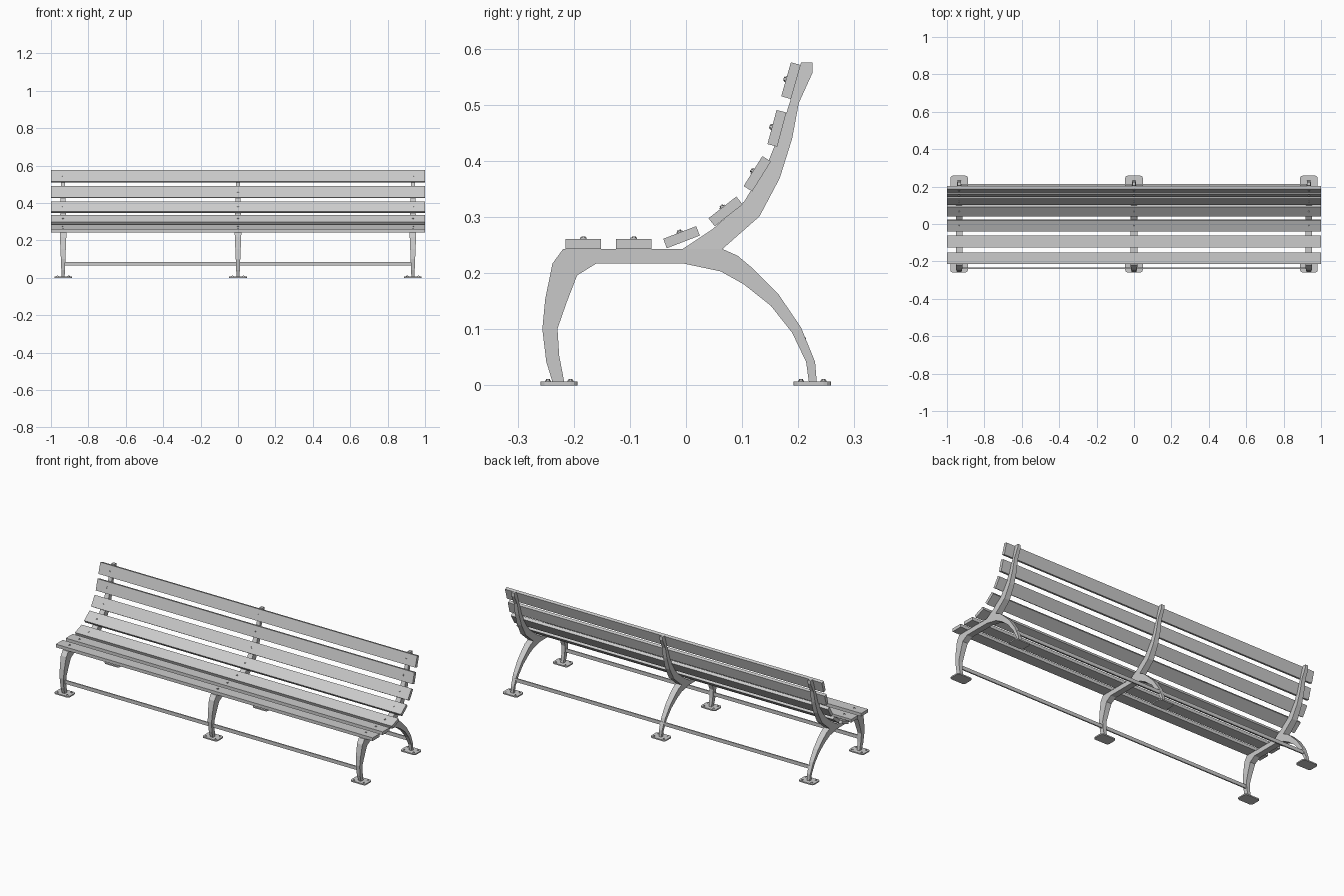
import bpy, bmesh
from math import radians, sin, cos
from mathutils import Matrix, Vector

if "Cube" in bpy.data.objects:
    bpy.data.objects.remove(bpy.data.objects["Cube"])

FRAMES = (-0.935, 0.0, 0.935)

# Side outline of the cast frame (y, z)
PROFILE = [
    (-.238, .006), (-.249, .042), (-.256, .10), (-.251, .153), (-.238, .217), (-.219, .243),
    (-.006, .243), (.047, .278), (.104, .328), (.146, .397), (.170, .457), (.188, .514),
    (.205, .575), (.225, .575), (.225, .556), (.201, .503), (.189, .439), (.167, .369),
    (.131, .301), (.065, .243), (.092, .231), (.117, .21), (.165, .162), (.205, .103),
    (.230, .042), (.233, .006), (.219, .006), (.214, .042), (.189, .094), (.151, .142),
    (.103, .18), (.062, .203), (-.004, .217), (-.16, .217), (-.194, .196), (-.213, .147),
    (-.229, .101), (-.226, .053), (-.217, .006)]

# Slats: centre y, centre z, tilt in degrees
SLATS = [(-.183, .252, 0), (-.093, .252, 0), (-.008, .264, 21), (.0705, .310, 38),
         (.127, .377, 58), (.162, .458, 75), (.187, .543, 74)]
SLAT_W, SLAT_T = .063, .018


def finish(bm, name):
    bmesh.ops.recalc_face_normals(bm, faces=bm.faces[:])
    me = bpy.data.meshes.new(name)
    bm.to_mesh(me)
    bm.free()
    ob = bpy.data.objects.new(name, me)
    bpy.context.collection.objects.link(ob)
    return ob


def box(name, size, mat):
    bm = bmesh.new()
    bmesh.ops.create_cube(bm, size=1, matrix=mat @ Matrix.Diagonal((*size, 1)))
    return finish(bm, name)


def bolt(bm, mat):
    # washer with a smaller hexagonal nut on top, base at the local origin
    for r, h, n in ((.0055, .002, 12), (.0036, .0045, 6)):
        bmesh.ops.create_cone(bm, cap_ends=True, segments=n, radius1=r, radius2=r, depth=h,
                              matrix=mat @ Matrix.Translation((0, 0, h / 2)))


def half_width(z):
    # frame is thickest at the seat, tapering to the feet and the back tip
    if z < .243:
        return .008 + .010 * max(z, 0) / .243
    return .018 - .009 * (z - .243) / .332


def frame(x):
    bm = bmesh.new()
    sides = [[bm.verts.new((x + s * half_width(z), y, z)) for y, z in PROFILE] for s in (-1, 1)]
    a, b = sides
    n = len(PROFILE)
    for i in range(n):
        j = (i + 1) % n
        bm.faces.new((a[i], a[j], b[j], b[i]))
    caps = [bm.faces.new(a), bm.faces.new(b[::-1])]
    bm.normal_update()
    bmesh.ops.triangulate(bm, faces=caps)
    finish(bm, "side_frame")


def foot(x, y):
    # rounded base plate
    bm = bmesh.new()
    hx, hy, r, h = .047, .033, .013, .007
    ring = []
    for k, (sx, sy) in enumerate(((1, 1), (-1, 1), (-1, -1), (1, -1))):
        for t in range(4):
            ang = radians(90 * k + 30 * t)
            ring.append(bm.verts.new((x + sx * (hx - r) + r * cos(ang),
                                      y + sy * (hy - r) + r * sin(ang), 0)))
    base = bm.faces.new(ring)
    ext = bmesh.ops.extrude_face_region(bm, geom=[base], use_keep_orig=True)
    bmesh.ops.translate(bm, vec=(0, 0, h),
                        verts=[v for v in ext["geom"] if isinstance(v, bmesh.types.BMVert)])
    finish(bm, "foot_plate")
    # anchor bolts
    bm = bmesh.new()
    for sx in (-1, 1):
        for sy in (-1, 1):
            bolt(bm, Matrix.Translation((x + sx * .03, y + sy * .02, h)))
    finish(bm, "foot_bolts")


for x in FRAMES:
    frame(x)
    foot(x, -.226)
    foot(x, .225)

# Wooden slats, each bolted to every frame
for i, (y, z, tilt) in enumerate(SLATS):
    mat = Matrix.Translation((0, y, z)) @ Matrix.Rotation(radians(tilt), 4, 'X')
    kind = "seat_slat" if i < 3 else "back_slat"
    box(kind, (2, SLAT_W, SLAT_T), mat)
    bm = bmesh.new()
    for x in FRAMES:
        bolt(bm, mat @ Matrix.Translation((x, 0, SLAT_T / 2)))
    finish(bm, kind + "_bolts")

# Long tie bars between the legs
for name, y in (("front_tie_bar", -.236), ("back_tie_bar", .210)):
    box(name, (1.87, .007, .02), Matrix.Translation((0, y, .075)))
